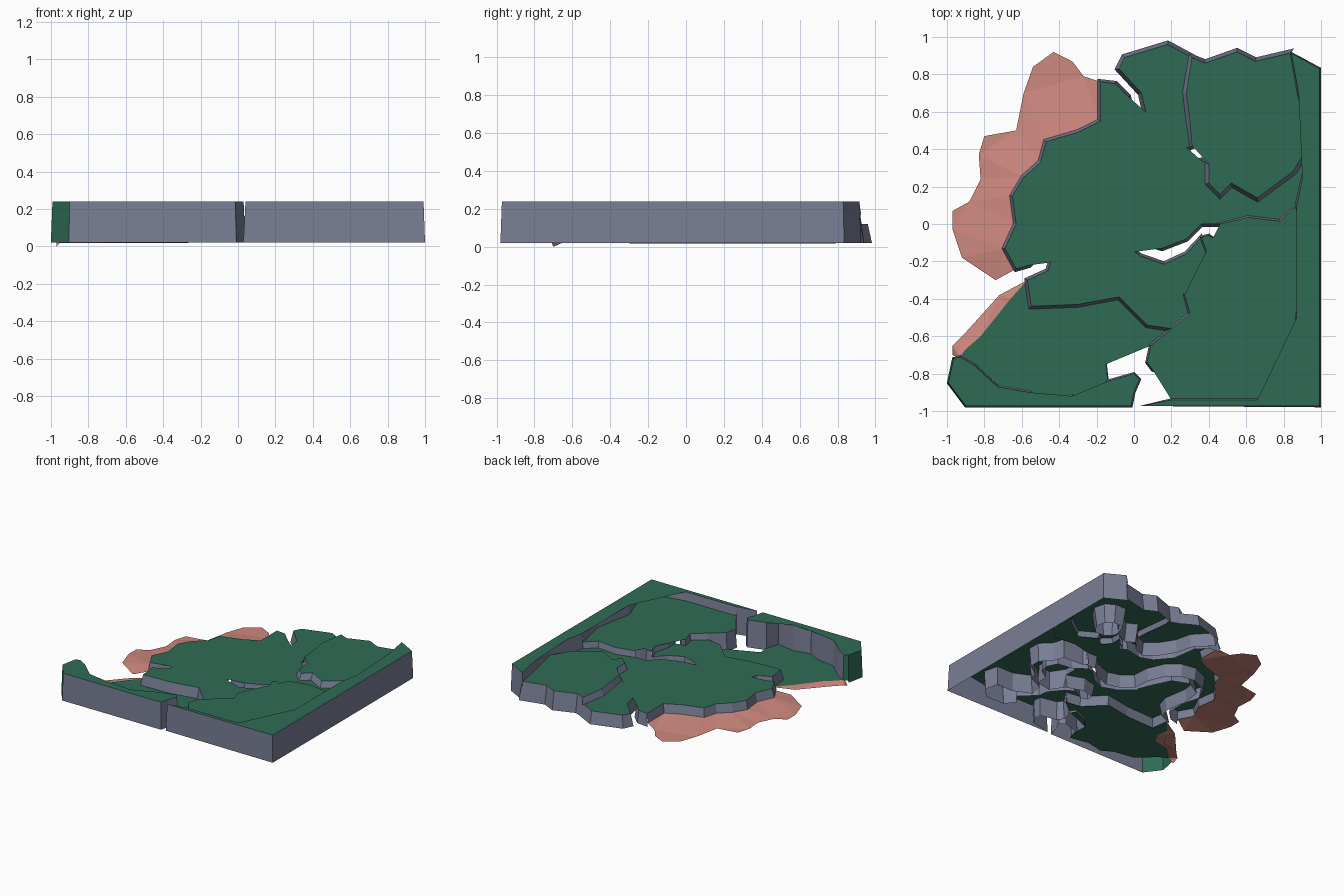
import bpy, bmesh
from mathutils import Vector

if "Cube" in bpy.data.objects:
    bpy.data.objects.remove(bpy.data.objects["Cube"])

BASE = 0.02                      # foot of every cliff
LOW, MID, HIGH, RIM = 0.035, 0.12, 0.17, 0.24


def material(name, rgb):
    m = bpy.data.materials.new(name)
    m.diffuse_color = (*rgb, 1)
    m.use_nodes = True
    m.node_tree.nodes["Principled BSDF"].inputs["Base Color"].default_value = m.diffuse_color
    return m


GRASS = material("grass green", (0.028, 0.148, 0.09))
ROCK = material("slate rock", (0.19, 0.21, 0.3))
SAND = material("pink sand", (0.62, 0.25, 0.21))

# Shared borders between terraces
n_step = [(.31, .42), (.30, .54), (.28, .70), (.31, .89)]
rim_n = [(.84, .915), (.88, .70), (.94, .43)]
rim_mid = [(.94, .43), (.90, .24), (.87, .10)]
rim_s = [(.87, .10), (.93, -.18), (.87, -.50), (.94, -.70), (.88, -.90), (.66, -.94), (.20, -.94)]
c_step = [(.94, .43), (.85, .28), (.66, .14), (.52, .22), (.46, .16), (.40, .22), (.40, .32)]
s_step = [(.87, .10), (.78, .015), (.61, .035), (.46, .0)]
p_step = [(.36, -.07), (.39, -.15), (.36, -.28), (.36, -.36)]
e_step = [(.27, -.38), (.30, -.48), (.20, -.56)]
low_cliff = [(.20, -.56), (.07, -.54), (-.08, -.39), (-.30, -.43), (-.55, -.44), (-.57, -.30)]
lake_step = [(.09, -.65), (.20, -.56)]
west_cliff = [(-.63, -.24), (-.69, -.13), (-.63, .0), (-.65, .15), (-.59, .25), (-.50, .33),
              (-.47, .44), (-.30, .49), (-.18, .55), (-.18, .76)]
shore = [(-.57, -.30), (-.66, -.40), (-.65, -.50), (-.70, -.58), (-.82, -.60), (-.90, -.67), (-.93, -.71)]
front_step = [(-.93, -.71), (-.86, -.75), (-.73, -.87), (-.56, -.90), (-.47, -.95), (-.33, -.92),
              (-.17, -.95), (-.14, -.84)]
patch_edge = [(-.13, .06), (-.22, .05), (-.30, -.05), (-.30, -.15), (-.21, -.24), (-.12, -.20), (-.08, -.07)]


def chain(*parts):
    """Join border lines into one counter-clockwise loop."""
    pts = []
    for part in parts:
        for p in part:
            if not pts or p != pts[-1]:
                pts.append(p)
    if pts[0] == pts[-1]:
        pts.pop()
    area = sum(a[0] * b[1] - b[0] * a[1] for a, b in zip(pts, pts[1:] + pts[:1]))
    return pts if area > 0 else pts[::-1]


def inside(x, y, pts):
    hit = False
    for (ax, ay), (bx, by) in zip(pts, pts[1:] + pts[:1]):
        if (ay > y) != (by > y) and x < ax + (y - ay) * (bx - ax) / (by - ay):
            hit = not hit
    return hit


regions = {}     # name -> (loop, level, cliff flare, top material, outer heights)


def region(name, level, flare, mat, *parts, heights=None):
    regions[name] = (chain(*parts), level, flare, mat, heights or {})


# High terraces
region("north_east_terrace", HIGH, .02, GRASS, n_step,
       [(.38, .86), (.55, .92), (.65, .87)], rim_n, c_step,
       [(.46, .36), (.47, .40), (.56, .47), (.57, .43), (.63, .385), (.73, .385), (.79, .48),
        (.77, .57), (.70, .62), (.60, .62), (.57, .55), (.56, .51), (.46, .46), (.38, .50)])
region("river_loop_terrace", HIGH, .008, GRASS, p_step,
       [(.43, -.47), (.55, -.45), (.56, -.35), (.64, -.30), (.66, -.23), (.62, -.15), (.50, -.13), (.40, -.06)])
region("south_east_terrace", HIGH, .01, GRASS, s_step[::-1], rim_s,
       [(.24, -.88), (.24, -.81), (.10, -.78), (.07, -.74)], lake_step, e_step[::-1],
       [(.33, -.42), (.41, -.52), (.42, -.60), (.54, -.71), (.48, -.78), (.55, -.87), (.73, -.87),
        (.81, -.78), (.78, -.66), (.63, -.66), (.50, -.60), (.52, -.50), (.65, -.44), (.67, -.37),
        (.77, -.30), (.77, -.20), (.69, -.12), (.66, -.03), (.48, -.02)])
# Middle terraces
region("north_west_terrace", MID, .02, GRASS, n_step,
       [(.18, .96), (-.05, .89), (-.08, .83), (.04, .70), (.07, .57), (.14, .46), (.23, .385)])
region("central_terrace", MID, .015, GRASS, west_cliff,
       [(-.10, .75), (-.03, .68), (.0, .48), (.11, .35), (.22, .31), (.36, .34)],
       c_step[::-1], rim_mid, s_step,
       [(.36, .0), (.28, -.08), (.15, -.13), (.05, -.10), (-.03, -.03), (-.04, .10), (-.10, .24),
        (-.20, .32), (-.32, .34), (-.46, .28), (-.53, .15), (-.49, .0), (-.49, -.15), (-.56, -.22)])
region("peninsula_terrace", MID, .015, GRASS,
       [(-.46, -.25), (-.43, -.15), (-.46, .05), (-.44, .18), (-.32, .25), (-.20, .20)], patch_edge,
       [(.03, -.17), (.16, -.215), (.28, -.16)], p_step,
       [(.22, -.31), (.10, -.34), (.10, -.42), (.17, -.44)], e_step, low_cliff)
region("sand_patch", MID, .015, SAND, patch_edge)
# Lowland
region("south_lowland", LOW, .005, GRASS, shore, front_step,
       [(-.15, -.75), (-.07, -.65), (.06, -.60)], lake_step, low_cliff)
# Beaches, falling toward the sea
north_sea = [(-.27, .79), (-.33, .87), (-.43, .92), (-.54, .84), (-.59, .70), (-.63, .50), (-.80, .47),
             (-.83, .37), (-.82, .24), (-.88, .12), (-.97, .07), (-.97, -.03), (-.92, -.18), (-.83, -.24),
             (-.74, -.30)]
south_sea = [(-.95, -.71), (-.97, -.70), (-.97, -.65), (-.90, -.58), (-.75, -.55), (-.72, -.50), (-.72, -.38)]
region("north_beach", .05, None, SAND, west_cliff, north_sea, heights={p: .018 for p in north_sea})
region("south_beach", LOW, None, SAND, shore, south_sea,
       heights={p: (0.0 if p == (-.97, -.70) else .022) for p in south_sea})
# Raised outer rims
region("right_rim", RIM, .008, GRASS, rim_n, rim_mid, rim_s,
       [(.04, -.972), (.992, -.972), (.992, .83)])
region("front_rim", RIM, .008, GRASS, front_step,
       [(.0, -.80), (.03, -.83), (.0, -.90), (-.015, -.972), (-.90, -.972), (-.992, -.85), (-.965, -.72)])


def foot_level(name, mid, normal):
    """Ground height just outside an edge."""
    q = mid + normal * .012
    for other, (pts, level, *_rest) in regions.items():
        if other != name and inside(q.x, q.y, pts):
            return level
    return BASE


def build(name):
    pts, level, flare, mat, heights = regions[name]
    bm = bmesh.new()
    n = len(pts)
    top = [bm.verts.new((x, y, heights.get((x, y), level))) for x, y in pts]
    bmesh.ops.triangulate(bm, faces=[bm.faces.new(top)])
    if flare is not None:
        P = [Vector(p) for p in pts]
        normals = []
        for i in range(n):
            d = (P[(i + 1) % n] - P[i]).normalized()
            normals.append(Vector((d.y, -d.x)))
        feet = []
        for i in range(n):
            m = (normals[i - 1] + normals[i])
            m = m.normalized() if m.length > .01 else normals[i]
            feet.append(P[i] + m * flare / max(.7, m.dot(normals[i])))
        for i in range(n):
            j = (i + 1) % n
            mid = (P[i] + P[j]) / 2
            z = foot_level(name, mid, normals[i])
            if z >= level - .001:
                continue
            a = bm.verts.new((*feet[i], z))
            b = bm.verts.new((*feet[j], z))
            f = bm.faces.new((a, b, top[j], top[i]))
            # the grassy west end of the front rim
            f.material_index = 0 if name == "front_rim" and mid.x < -.94 else 1
    me = bpy.data.meshes.new(name)
    bm.to_mesh(me)
    bm.free()
    me.materials.append(mat)
    me.materials.append(ROCK)
    bpy.context.collection.objects.link(bpy.data.objects.new(name, me))


for part in regions:
    build(part)
